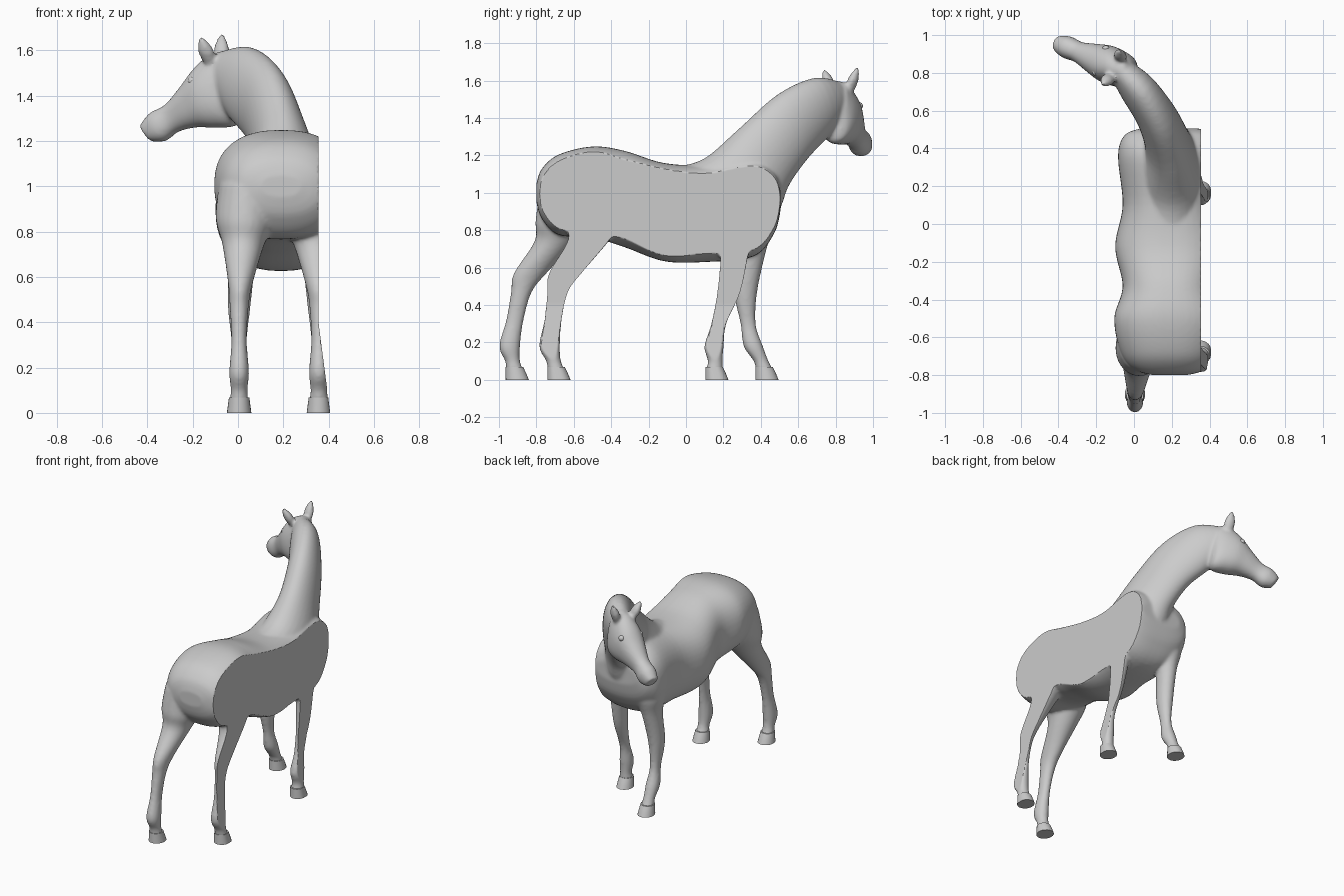
import bpy, bmesh
from math import cos, sin, pi, copysign
from mathutils import Vector

if "Cube" in bpy.data.objects:
    bpy.data.objects.remove(bpy.data.objects["Cube"])


def spline(a, b, c, d, t):
    return 0.5 * (2*b + (c - a)*t + (2*a - 5*b + 4*c - d)*t*t + (3*b - a - 3*c + d)*t**3)


def loft(name, rings, power=2.0, sides=32, steps=5):
    """Skin over rings given as (upper point, lower point, half width)."""
    data = [(Vector(a), Vector(b), w) for a, b, w in rings]
    last = len(data) - 1
    fine = []
    for i in range(last):
        q = [data[max(0, min(last, i + k))] for k in (-1, 0, 1, 2)]
        for s in range(steps):
            fine.append([spline(*[r[j] for r in q], s / steps) for j in range(3)])
    fine.append(data[-1])
    mids = [(a + b) / 2 for a, b, w in fine]
    bm = bmesh.new()
    loops = []
    for i, (a, b, w) in enumerate(fine):
        tangent = mids[min(i + 1, len(mids) - 1)] - mids[max(i - 1, 0)]
        up = (a - b) / 2
        side = tangent.cross(up).normalized() * w
        loop = []
        for k in range(sides):
            t = 2 * pi * k / sides
            c = copysign(abs(cos(t)) ** (2 / power), cos(t))
            s = copysign(abs(sin(t)) ** (2 / power), sin(t))
            loop.append(bm.verts.new(mids[i] + side * c + up * s))
        loops.append(loop)
    for p, q in zip(loops, loops[1:]):
        for k in range(sides):
            n = (k + 1) % sides
            bm.faces.new((p[k], p[n], q[n], q[k]))
    bm.faces.new(loops[0])
    bm.faces.new(loops[-1])
    bmesh.ops.recalc_face_normals(bm, faces=bm.faces)
    mesh = bpy.data.meshes.new(name)
    bm.to_mesh(mesh)
    bm.free()
    ob = bpy.data.objects.new(name, mesh)
    bpy.context.collection.objects.link(ob)
    return ob


def select(obs):
    bpy.ops.object.select_all(action='DESELECT')
    for o in obs:
        o.select_set(True)
    bpy.context.view_layer.objects.active = obs[0]


def column(name, rows):
    """Upright limb from rows of (x, y, z, depth radius, width radius)."""
    return loft(name, [((x, y + d, z), (x, y - d, z), w) for x, y, z, d, w in rows], sides=24)


def clip_x(ob):
    """Flatten the shaved-off right side."""
    for v in ob.data.vertices:
        v.co.x = min(v.co.x, 0.355 + max(0, 0.4 - v.co.z) * 0.13)


# Trunk: y, belly z, back z, half width
trunk = [(-.80, .95, 1.05, .09), (-.77, .86, 1.13, .19), (-.68, .775, 1.205, .26),
         (-.50, .76, 1.248, .295), (-.33, .71, 1.225, .25), (-.12, .635, 1.16, .29),
         (.10, .63, 1.15, .25), (.36, .66, 1.18, .275), (.47, .78, 1.12, .24),
         (.505, .90, 1.04, .16)]
parts = [loft("body", [((.19, y, t), (.19, y, b), w) for y, b, t, w in trunk], 2.4, 48, 6)]

# Neck, curving toward the left
parts.append(loft("neck", [
    ((.20, -.05, 1.14), (.20, .44, .80), .17), ((.21, .10, 1.185), (.19, .51, .93), .165),
    ((.205, .28, 1.34), (.16, .55, 1.04), .125), ((.15, .49, 1.525), (.09, .645, 1.18), .108),
    ((.05, .69, 1.615), (-.02, .75, 1.30), .095), ((-.09, .83, 1.59), (-.09, .84, 1.42), .06)]))

# Head lies in one upright plane: upper x, z, lower x, z, half width
head = [(-.06, 1.60, .01, 1.38, .065), (-.13, 1.575, 0, 1.275, .092), (-.19, 1.52, -.09, 1.258, .10),
        (-.25, 1.44, -.18, 1.26, .08), (-.32, 1.36, -.265, 1.24, .056),
        (-.385, 1.325, -.32, 1.20, .06), (-.43, 1.27, -.38, 1.197, .042)]
parts.append(loft("head", [((a, .788 - .417 * a, b), (c, .788 - .417 * c, d), w)
                           for a, b, c, d, w in head], 2.2))

# Ears
for base, tip in (((-.075, .87, 1.54), (-.07, .92, 1.675)), ((-.125, .78, 1.55), (-.165, .735, 1.66))):
    b, t = Vector(base), Vector(tip)
    u = Vector((.9, -.4, 0))
    parts.append(loft("ear", [(b + (t - b) * f + u * r, b + (t - b) * f - u * r, r * .75)
                              for f, r in ((0, .03), (.45, .037), (.8, .022), (1, .006))], sides=16))

# Legs of the left side: z, y, depth radius, width radius
hind = [(1.0, -.62, .165, .125), (.85, -.66, .145, .128), (.74, -.70, .11, .092), (.57, -.833, .088, .054),
        (.47, -.88, .056, .042), (.32, -.915, .047, .034), (.18, -.943, .056, .044),
        (.10, -.927, .04, .037), (.05, -.915, .047, .044)]
front = [(.95, .335, .135, .12), (.80, .355, .105, .10), (.68, .35, .076, .064), (.47, .319, .062, .05),
         (.30, .332, .041, .033), (.18, .36, .052, .044), (.10, .402, .04, .037), (.05, .42, .047, .044)]


def place(rows, right, step):
    """Set a leg under its side; the right legs stand at another point of the stride."""
    out = []
    for z, y, d, w in rows:
        x = .005 + .07 * max(0, z - .5)
        out.append((.362 - x if right else x, y + (step(z) if right else 0), z, d, w))
    return out


hooves = []
for kind, rows, step in (("hind", hind, lambda z: .226 * (1 - .3 * z)),
                         ("front", front, lambda z: -.09 - .2 * max(0, 1 - z / .45))):
    for right in (False, True):
        name = kind + ("_right" if right else "_left")
        leg = place(rows, right, step)
        parts.append(column(name + "_leg", leg))
        x, y, z, d, w = leg[-1]
        hooves.append(column(name + "_hoof", [(x, y - .002 + g, .068 - .068 * f, d + g, w + .001 + .009 * f)
                                              for f, g in ((0, 0), (.5, .008), (1, .015))]))

# Fuse the flesh into one smooth skin
select(parts)
bpy.ops.object.join()
horse = bpy.context.object
horse.name = "horse_body"
rm = horse.modifiers.new("fuse", 'REMESH')
rm.mode = 'VOXEL'
rm.voxel_size = 0.010
sm = horse.modifiers.new("soften", 'SMOOTH')
sm.factor, sm.iterations = 0.5, 8
for m in ("fuse", "soften"):
    bpy.ops.object.modifier_apply(modifier=m)

# Eyes, mostly sunk in the head
eyes = []
for s, label in ((1, "right"), (-1, "left")):
    c = Vector((-.175, .865, 1.465)) + Vector((.4, .92, 0)) * s * .066
    bpy.ops.mesh.primitive_uv_sphere_add(segments=20, ring_count=12, radius=.02, location=c)
    bpy.context.object.name = label + "_eye"
    eyes.append(bpy.context.object)

# Flat cut on the right flank and shading
for ob in [horse] + hooves:
    clip_x(ob)
select([horse] + hooves + eyes)
bpy.ops.object.shade_smooth_by_angle(angle=0.7)
